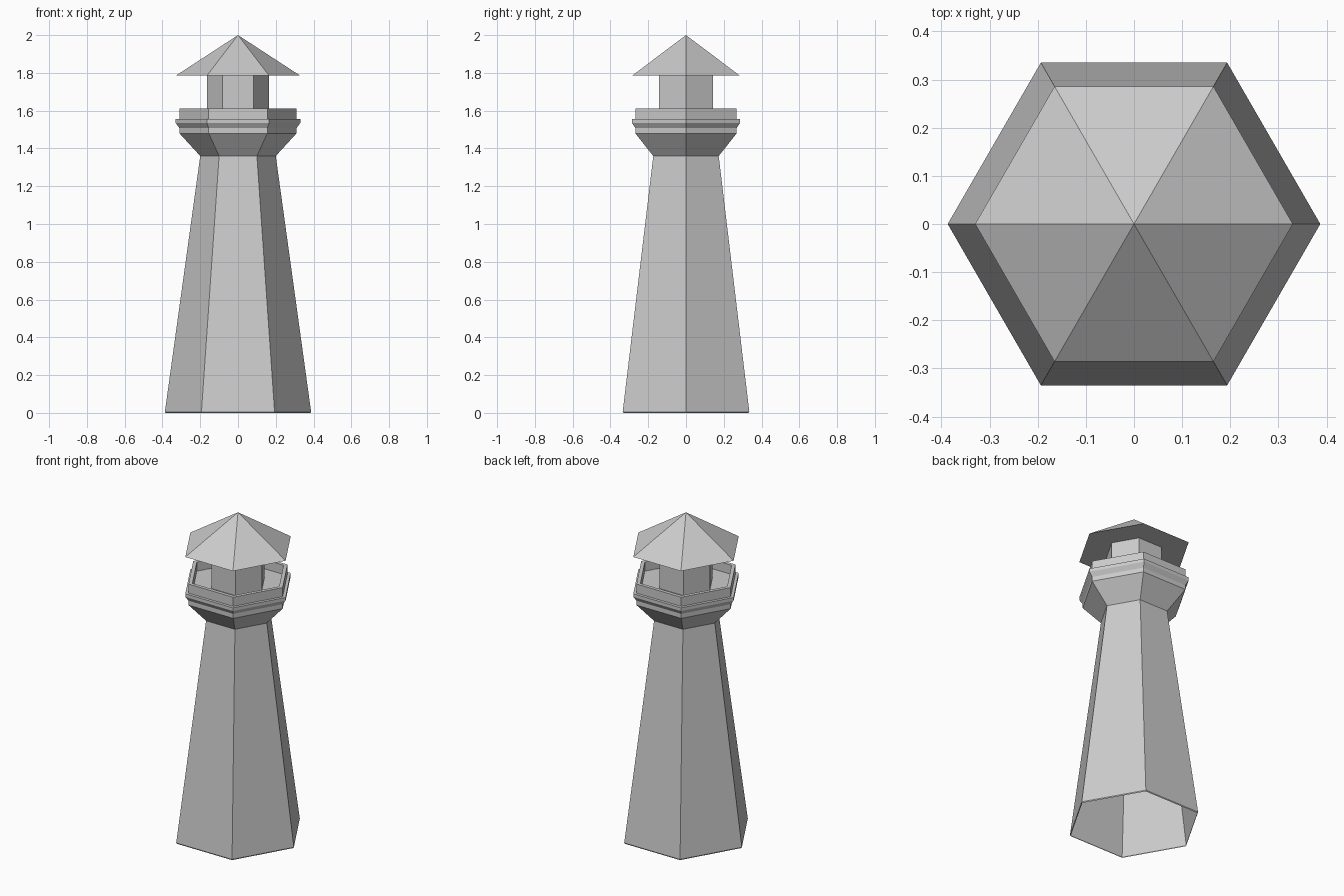
import bpy
import bmesh
import math

cube = bpy.data.objects.get("Cube")
if cube:
    bpy.data.objects.remove(cube, do_unlink=True)

SIDES = 6
grey = bpy.data.materials.new("plain grey")
grey.use_nodes = True
COLOUR = (0.6, 0.6, 0.6, 1)
grey.diffuse_color = COLOUR
grey.node_tree.nodes["Principled BSDF"].inputs["Base Color"].default_value = COLOUR


def lathe(name, profile):
    """Six-sided turned part from (radius, height) pairs; radius 0 is a point."""
    bm = bmesh.new()
    rings = []
    for r, z in profile:
        count = SIDES if r else 1
        rings.append([bm.verts.new((r * math.cos(math.tau * i / SIDES),
                                    r * math.sin(math.tau * i / SIDES), z))
                      for i in range(count)])
    for low, high in zip(rings, rings[1:]):
        for i in range(SIDES):
            j = (i + 1) % SIDES
            corners = [low[i % len(low)], low[j % len(low)],
                       high[j % len(high)], high[i % len(high)]]
            bm.faces.new(list(dict.fromkeys(corners)))
    mesh = bpy.data.meshes.new(name)
    bm.to_mesh(mesh)
    bm.free()
    mesh.materials.append(grey)
    obj = bpy.data.objects.new(name, mesh)
    bpy.context.collection.objects.link(obj)
    return obj


# Hollow tapering tower, open underneath, with a tiny chamfered foot
lathe("tower", [(0.383, 0), (0.387, 0.006), (0.2, 1.36)])

# Flared gallery with a moulded lip, parapet and sunken deck
lathe("gallery", [(0.2, 1.36), (0.31, 1.48), (0.31, 1.508), (0.33, 1.535),
                  (0.33, 1.555), (0.31, 1.555), (0.31, 1.612),
                  (0.285, 1.612), (0.285, 1.555), (0, 1.555)])

# Lantern room
lathe("lantern_room", [(0.165, 1.555), (0.165, 1.785)])

# Pointed roof with a flat underside
lathe("roof", [(0, 1.785), (0.33, 1.785), (0, 2)])
